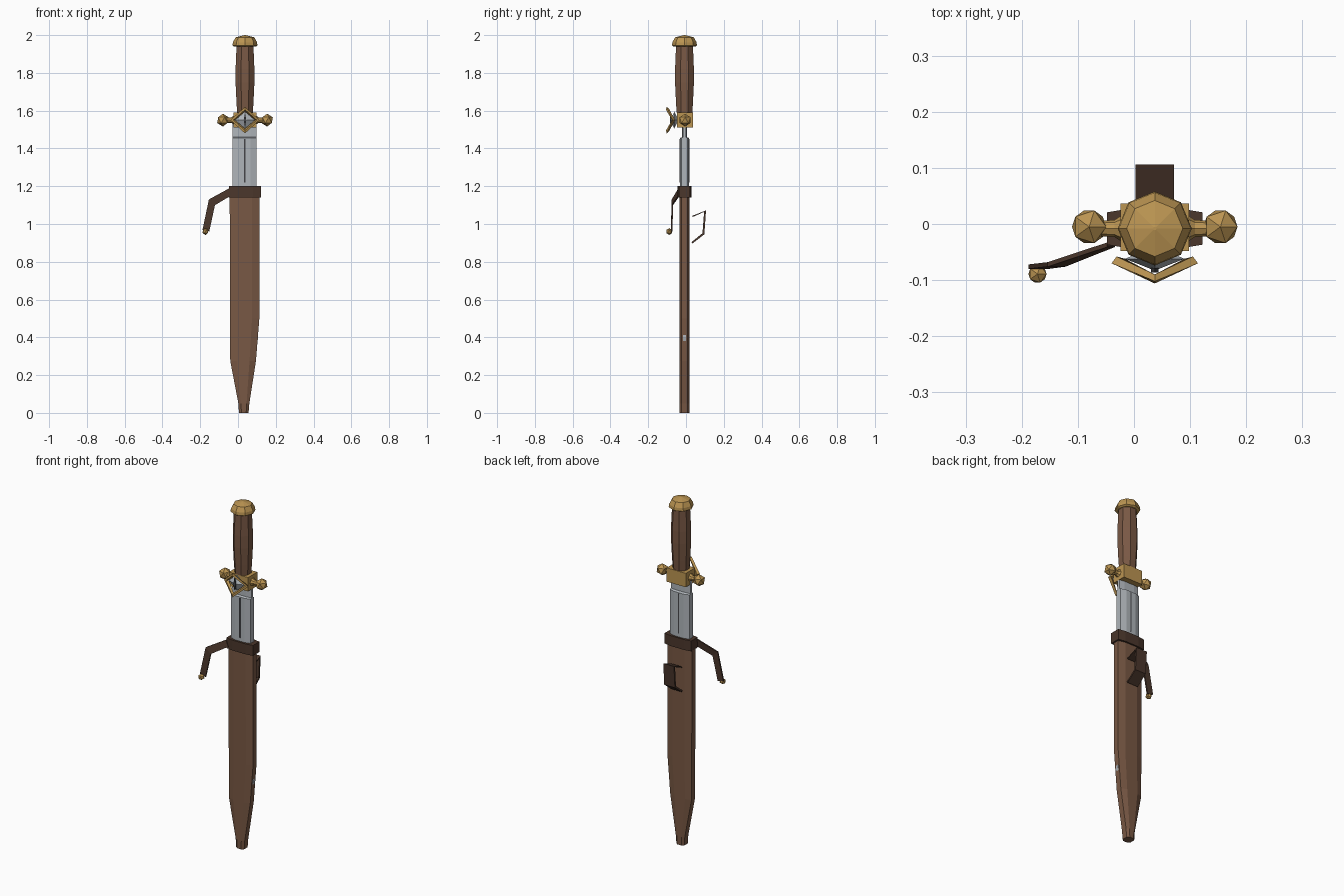
import bpy, bmesh, math
from mathutils import Vector

if "Cube" in bpy.data.objects:
    bpy.data.objects.remove(bpy.data.objects["Cube"])

CX, CY = 0.037, -0.008   # main axis of the dagger


def material(name, colour):
    m = bpy.data.materials.new(name)
    m.diffuse_color = (*colour, 1)
    m.use_nodes = True
    m.node_tree.nodes["Principled BSDF"].inputs["Base Color"].default_value = m.diffuse_color
    return m


WOOD = material("brown", (0.19, 0.098, 0.058))
LEATHER = material("dark_brown", (0.07, 0.038, 0.025))
GOLD = material("brass", (0.50, 0.30, 0.085))
STEEL = material("steel", (0.43, 0.46, 0.49))
DARK = material("dark_steel", (0.06, 0.06, 0.065))


def finish(name, bm, mat):
    bmesh.ops.recalc_face_normals(bm, faces=bm.faces)
    me = bpy.data.meshes.new(name)
    bm.to_mesh(me)
    bm.free()
    me.materials.append(mat)
    ob = bpy.data.objects.new(name, me)
    bpy.context.collection.objects.link(ob)
    return ob


def loft(name, rings, mat, closed=False):
    """Skin a list of equal-length point rings, capped unless closed."""
    bm = bmesh.new()
    vs = [[bm.verts.new(p) for p in r] for r in rings]
    n = len(vs[0])
    pairs = list(zip(vs, vs[1:])) + ([(vs[-1], vs[0])] if closed else [])
    for a, b in pairs:
        for i in range(n):
            j = (i + 1) % n
            bm.faces.new((a[i], a[j], b[j], b[i]))
    if not closed:
        bm.faces.new(vs[0])
        bm.faces.new(vs[-1])
    return finish(name, bm, mat)


def turned(name, profile, mat, phase):
    """Eight-sided turned part from (radius, z) pairs."""
    rings = [[(CX + r * math.cos(math.tau * i / 8 + phase),
               CY + r * math.sin(math.tau * i / 8 + phase), z) for i in range(8)]
             for r, z in profile]
    return loft(name, rings, mat)


def slab(x0, x1, t, z, flat=0.5, bevel=0.6):
    """Bevelled flat cross-section between x0 and x1 with half thickness t."""
    c, h = (x0 + x1) / 2, (x1 - x0) / 2
    pts = [(-h, -t * bevel), (-h * flat, -t), (h * flat, -t), (h, -t * bevel),
           (h, t * bevel), (h * flat, t), (-h * flat, t), (-h, t * bevel)]
    return [(c + x, CY + y, z) for x, y in pts]


def box(name, size, centre, mat):
    bm = bmesh.new()
    bmesh.ops.create_cube(bm, size=1)
    for v in bm.verts:
        v.co = Vector(centre) + Vector(a * b for a, b in zip(v.co, size))
    return finish(name, bm, mat)


def ball(name, centre, r, mat=GOLD):
    bm = bmesh.new()
    bmesh.ops.create_icosphere(bm, subdivisions=1, radius=r)
    bmesh.ops.translate(bm, verts=bm.verts, vec=centre)
    return finish(name, bm, mat)


# Scabbard and throat
loft("scabbard", [slab(x0, x1, t, z) for x0, x1, t, z in (
    (0.005, 0.056, 0.026, 0), (0.002, 0.060, 0.027, 0.05),
    (-0.041, 0.095, 0.027, 0.275), (-0.042, 0.113, 0.027, 0.50),
    (-0.044, 0.113, 0.027, 1.16))], WOOD)
loft("scabbard_throat", [slab(-0.048, 0.122, 0.036, z, 0.5, 0.8)
                         for z in (1.14, 1.20)], LEATHER)

# Blade, with its edge just showing through the lower scabbard
loft("blade", [slab(x0, x1, t, z) for x0, x1, t, z in (
    (0.025, 0.045, 0.006, 0.12), (-0.02, 0.088, 0.012, 0.30),
    (-0.028, 0.107, 0.014, 0.40), (-0.028, 0.097, 0.016, 0.55),
    (-0.028, 0.097, 0.020, 1.16), (-0.028, 0.097, 0.025, 1.20),
    (-0.028, 0.097, 0.025, 1.455), (-0.028, 0.097, 0.012, 1.46),
    (-0.028, 0.097, 0.012, 1.53))], STEEL)
for side, y in (("front", -0.025), ("back", 0.025)):
    box("fuller_" + side, (0.007, 0.003, 0.23), (0.035, CY + y, 1.335), DARK)

# Grip and pommel
turned("grip", [(0.045, 1.59), (0.049, 1.65), (0.054, 1.75),
                (0.054, 1.82), (0.048, 1.95)], WOOD, math.pi / 8)
turned("pommel", [(0.058, 1.94), (0.066, 1.945), (0.064, 1.962),
                  (0.050, 1.988), (0.003, 2.0)], GOLD, 0)

# Cross guard: block, flared arms and ball ends
box("guard_block", (0.122, 0.085, 0.08), (CX, CY + 0.002, 1.55), GOLD)
for side, s in (("left", -1), ("right", 1)):
    rings = []
    for d, r in ((0.055, 0.026), (0.072, 0.015), (0.10, 0.014)):
        rings.append([(CX + s * d, CY + r * math.cos(math.tau * i / 8),
                       1.55 + r * math.sin(math.tau * i / 8)) for i in range(8)])
    loft("guard_arm_" + side, rings, GOLD)
    ball("guard_ball_" + side, (CX + s * 0.117, -0.005, 1.55), 0.034)

# Steel faceted boss on the guard front
bm = bmesh.new()
rim = [bm.verts.new((CX + x, -0.062, 1.55 + z))
       for x, z in ((0.053, 0), (0, 0.045), (-0.053, 0), (0, -0.045))]
tips = [bm.verts.new((CX, y, 1.55)) for y in (-0.083, -0.04)]
for i in range(4):
    for tip in tips:
        bm.faces.new((rim[i], rim[(i + 1) % 4], tip))
finish("guard_boss", bm, STEEL)
loft("boss_slit", [[(CX + x, y, 1.55 + z) for x, z in
                    ((0.007, 0), (0, 0.036), (-0.007, 0), (0, -0.036))]
                   for y in (-0.086, -0.078)], DARK)

# Curved open diamond frame in front of the boss
rings = []
for x, z, y in ((1, 0, -0.070), (0, 1, -0.102), (-1, 0, -0.070), (0, -1, -0.102)):
    def at(w, h, yy):
        return (CX + x * w, yy, 1.55 + z * h)
    rings.append([at(0.077, 0.070, y), at(0.062, 0.055, y - 0.004),
                  at(0.053, 0.046, y + 0.008), at(0.068, 0.060, y + 0.012)])
loft("guard_diamond_frame", rings, GOLD, closed=True)

# Bent side strap with a ball end
strap = []
for x, y, z, dx, dz in ((-0.041, -0.037, 1.170, 0.007, 0.018),
                        (-0.138, -0.072, 1.115, 0.016, 0.015),
                        (-0.170, -0.076, 0.965, 0.018, 0.004)):
    strap.append([(x - dx, y - 0.004, z + dz), (x + dx, y - 0.004, z - dz),
                  (x + dx, y + 0.004, z - dz), (x - dx, y + 0.004, z + dz)])
loft("side_strap", strap, LEATHER)
ball("strap_ball", (-0.172, -0.089, 0.96), 0.018)

# Belt clip behind the scabbard
clip = []
for y, z, dy, dz in ((0.034, 1.040, 0.001, 0.004), (0.101, 1.068, 0.005, 0.004),
                     (0.092, 0.948, 0.005, -0.003), (0.031, 0.900, 0.002, -0.004)):
    clip.append([(0.003, y + dy, z + dz), (0.071, y + dy, z + dz),
                 (0.071, y - dy, z - dz), (0.003, y - dy, z - dz)])
loft("belt_clip", clip, LEATHER)
